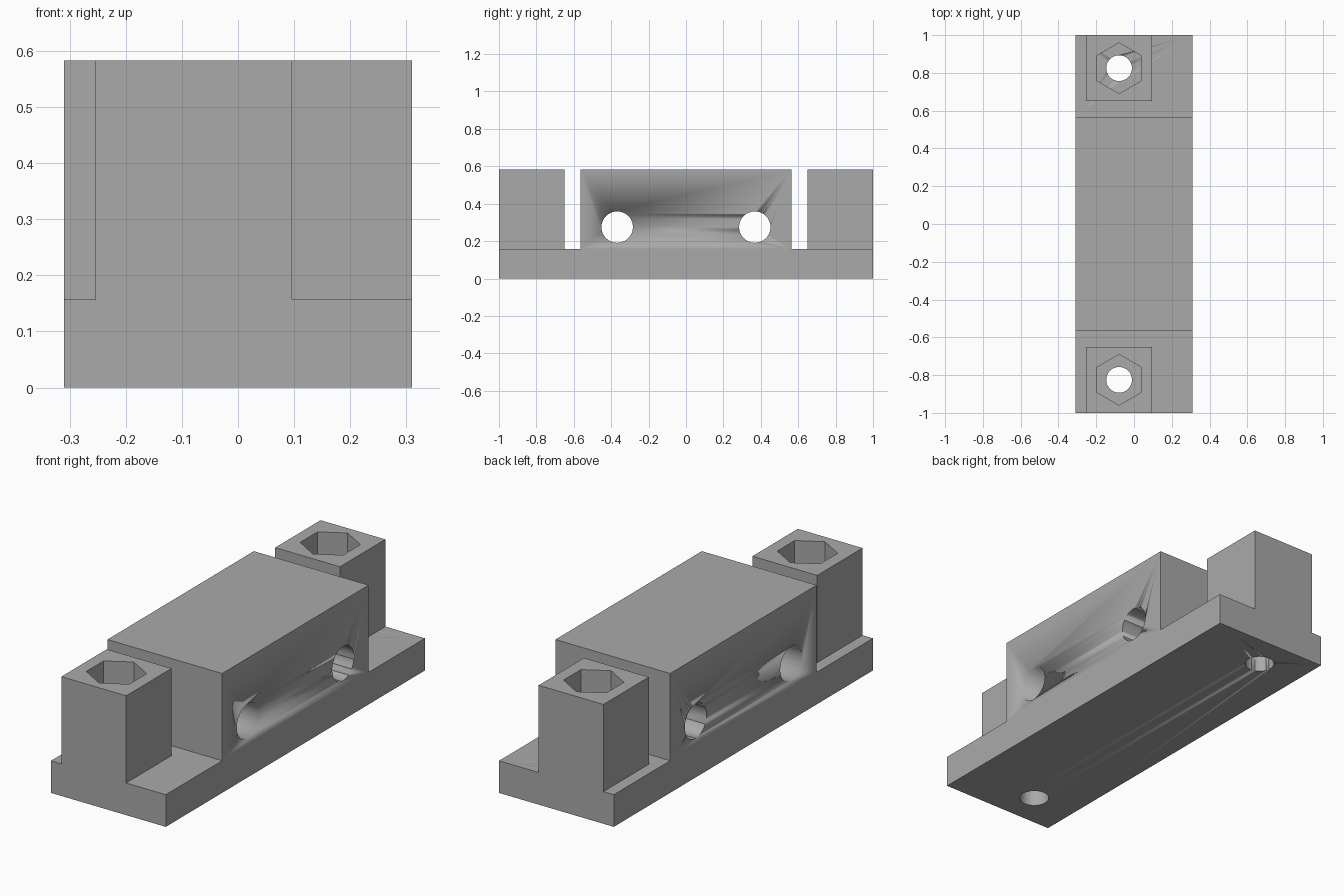
import bpy
import math

default = bpy.data.objects.get("Cube")
if default:
    bpy.data.objects.remove(default, do_unlink=True)

HALF_W, BASE_H, TOP = 0.31, 0.157, 0.583
BLOCK_Y, POST_Y = 0.565, 0.65
POST_X0, POST_X1 = -0.254, 0.096
BOLT_X, BOLT_Y = -0.079, 0.825

grey = bpy.data.materials.new("plain_grey")
grey.use_nodes = True
grey.diffuse_color = (0.4, 0.4, 0.4, 1)
grey.node_tree.nodes["Principled BSDF"].inputs["Base Color"].default_value = grey.diffuse_color


def prism(name, outline, depth, place):
    """Extrude an outline into a closed solid; place maps (a, b, depth) to xyz."""
    n = len(outline)
    verts = [place(a, b, d) for d in depth for a, b in outline]
    faces = [tuple(reversed(range(n))), tuple(range(n, 2 * n))]
    faces += [(i, (i + 1) % n, n + (i + 1) % n, n + i) for i in range(n)]
    mesh = bpy.data.meshes.new(name)
    mesh.from_pydata(verts, [], faces)
    mesh.materials.append(grey)
    obj = bpy.data.objects.new(name, mesh)
    bpy.context.collection.objects.link(obj)
    return obj


def ring(cx, cy, radius, sides):
    """Regular polygon with a corner pointing along the second axis."""
    angles = [math.pi / 2 + math.tau * i / sides for i in range(sides)]
    return [(cx + radius * math.cos(t), cy + radius * math.sin(t)) for t in angles]


def upright(a, b, d):
    return (a, b, d)


def sideways(a, b, d):
    return (d, a, b)


def cut(target, cutter):
    """Subtract a hidden cutter from the target."""
    cutter.hide_render = True
    cutter.hide_set(True)
    cutter.display_type = 'WIRE'
    mod = target.modifiers.new(cutter.name, 'BOOLEAN')
    mod.operation, mod.solver, mod.object = 'DIFFERENCE', 'EXACT', cutter


# Stepped body: flat base with the raised middle block
profile = [(-1, 0), (1, 0), (1, BASE_H), (BLOCK_Y, BASE_H), (BLOCK_Y, TOP),
           (-BLOCK_Y, TOP), (-BLOCK_Y, BASE_H), (-1, BASE_H)]
body = prism("body", profile, (-HALF_W, HALF_W), sideways)

for side, label in ((-1, "front"), (1, "back")):
    # Square post standing flush with the end of the base
    ys = sorted((side * POST_Y, side))
    square = [(POST_X0, ys[0]), (POST_X1, ys[0]), (POST_X1, ys[1]), (POST_X0, ys[1])]
    post = prism(label + "_post", square, (BASE_H, TOP), upright)

    # Hexagonal nut pocket in the post, bolt hole through the base
    pocket = ring(BOLT_X, side * BOLT_Y, 0.134, 6)
    cut(post, prism(label + "_pocket_cutter", pocket, (BASE_H - 0.1, TOP + 0.1), upright))
    bolt = ring(BOLT_X, side * BOLT_Y, 0.068, 48)
    cut(body, prism(label + "_bolt_cutter", bolt, (-0.1, BASE_H + 0.1), upright))

    # Cross hole through the middle block
    cross = ring(side * 0.368, 0.275, 0.084, 48)
    cut(body, prism(label + "_cross_cutter", cross, (-0.5, 0.5), sideways))

# Smooth hole walls, crisp box edges
bpy.ops.object.select_all(action='DESELECT')
bpy.context.view_layer.objects.active = body
body.select_set(True)
bpy.ops.object.shade_smooth_by_angle(angle=math.radians(30))
for obj in bpy.data.objects:
    if obj.hide_render and "cutter" in obj.name and "pocket" not in obj.name:
        obj.data.shade_smooth()
